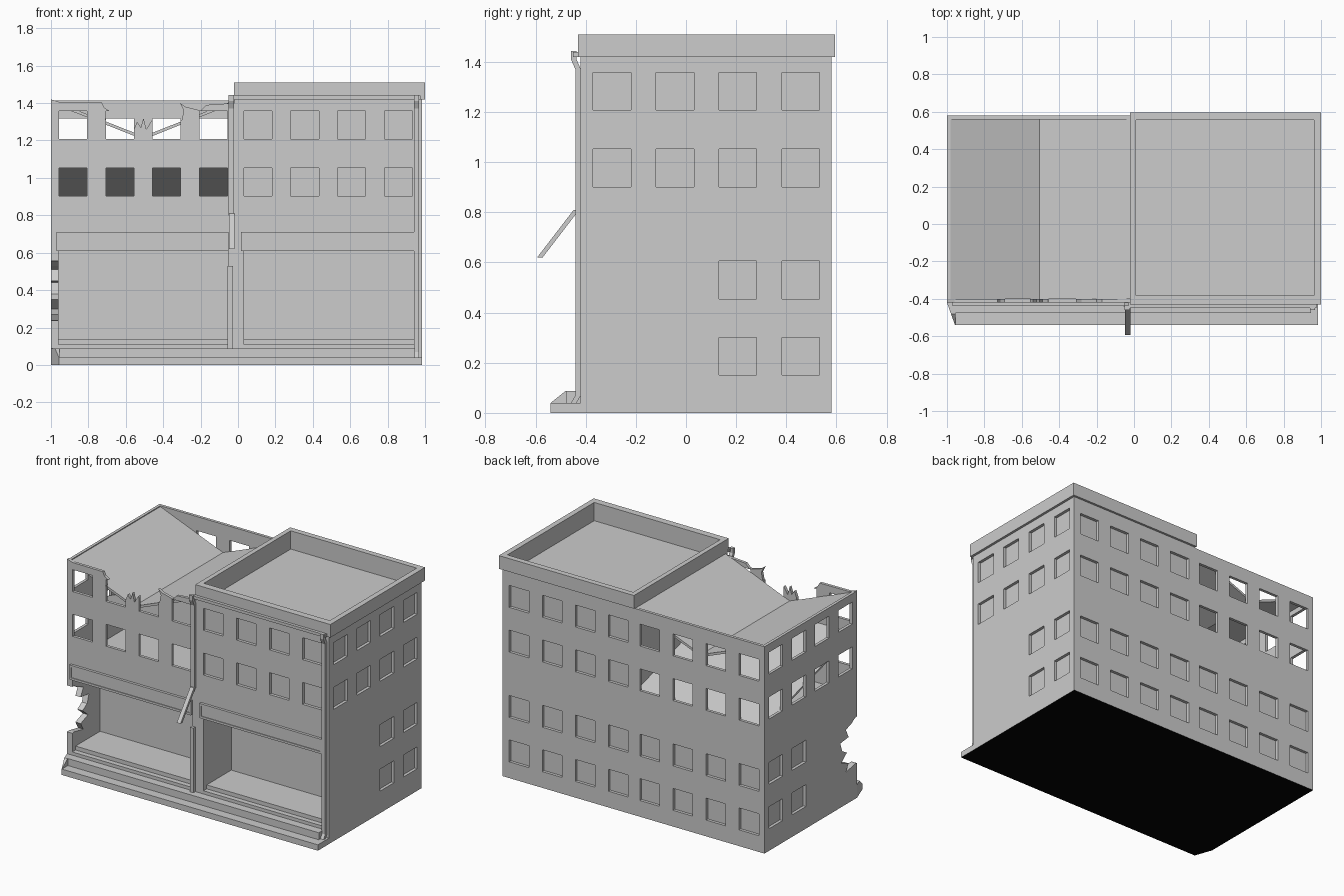
import bpy
import bmesh

old = bpy.data.objects.get("Cube")
if old:
    bpy.data.objects.remove(old, do_unlink=True)


def make_material(name, value):
    mat = bpy.data.materials.new(name)
    mat.use_nodes = True
    colour = (value, value, value, 1)
    mat.diffuse_color = colour
    mat.node_tree.nodes["Principled BSDF"].inputs["Base Color"].default_value = colour
    return mat


grey = make_material("plain_grey", 0.604)
black = make_material("underside_black", 0.001)


def add_prism(bm, pts, axis, lo, hi):
    """Extrude a 2D outline along an axis (remaining axes in x, y, z order)."""
    def place(p, d):
        c = list(p)
        c.insert("xyz".index(axis), d)
        return c
    a = [bm.verts.new(place(p, lo)) for p in pts]
    b = [bm.verts.new(place(p, hi)) for p in pts]
    bm.faces.new(a)
    bm.faces.new(b[::-1])
    n = len(pts)
    for i in range(n):
        j = (i + 1) % n
        bm.faces.new((a[j], a[i], b[i], b[j]))


def add_box(bm, x, y, z):
    add_prism(bm, [(x[0], y[0]), (x[1], y[0]), (x[1], y[1]), (x[0], y[1])], "z", *z)


def finish(name, bm):
    bmesh.ops.recalc_face_normals(bm, faces=bm.faces)
    mesh = bpy.data.meshes.new(name)
    bm.to_mesh(mesh)
    bm.free()
    mesh.materials.append(grey)
    ob = bpy.data.objects.new(name, mesh)
    bpy.context.scene.collection.objects.link(ob)
    return ob


def box(name, x, y, z):
    bm = bmesh.new()
    add_box(bm, x, y, z)
    return finish(name, bm)


def prism(name, pts, axis, lo, hi):
    bm = bmesh.new()
    add_prism(bm, pts, axis, lo, hi)
    return finish(name, bm)


def cut(ob, boxes=(), prisms=()):
    """Subtract boxes and prisms, then bake the result."""
    bm = bmesh.new()
    for b in boxes:
        add_box(bm, *b)
    for p in prisms:
        add_prism(bm, *p)
    cutter = finish("cutter", bm)
    cutter.hide_render = True
    mod = ob.modifiers.new("openings", "BOOLEAN")
    mod.operation = "DIFFERENCE"
    mod.solver = "EXACT"
    mod.object = cutter
    graph = bpy.context.evaluated_depsgraph_get()
    mesh = bpy.data.meshes.new_from_object(ob.evaluated_get(graph))
    ob.modifiers.clear()
    ob.data = mesh
    bpy.data.objects.remove(cutter, do_unlink=True)


# Layout
FRONT, BACK, MID, EAST = -0.42, 0.58, -0.02, 0.983
FLOOR, DEPTH, HALF = 0.72, 0.02, 0.075
left_x = [-0.882 + 0.25 * i for i in range(4)]
right_x = [0.107 + 0.25 * i for i in range(4)]
side_y = [-0.295 + 0.251 * i for i in range(4)]
low_rows, high_rows = [0.226, 0.53], [0.977, 1.283]
back_low, back_high = ([z - 0.04 for z in rows] for rows in (low_rows, high_rows))


def around(c):
    return (c - HALF, c + HALF)


def windows_y(xs, rows, y):
    return [(around(x), y, around(z)) for x in xs for z in rows]


def windows_x(ys, rows, x):
    return [(x, around(y), around(z)) for y in ys for z in rows]


front_cut = (FRONT - 0.1, FRONT + DEPTH)
back_cut = (BACK - DEPTH, BACK + 0.1)
roof_well = ((0.01, 0.963), (-0.383, 0.556), (1.385, 1.6))

# Intact half: solid block with shopfront, blind windows and sunken roof
right_block = box("right_block", (MID, EAST), (FRONT, BACK), (0, 1.425))
cut(right_block,
    [((0.033, 0.94), (-0.6, -0.12), (0.11, 0.61)), roof_well]
    + windows_y(right_x, high_rows, front_cut)
    + windows_y(right_x, back_low + back_high, back_cut)
    + windows_x(side_y, high_rows, (EAST - DEPTH, 1.2))
    + windows_x(side_y[2:], low_rows, (EAST - DEPTH, 1.2)))
parapet = box("parapet", (-0.022, 1.0), (-0.43, 0.595), (1.42, 1.51))
cut(parapet, [roof_well])

# Ruined half: lower storeys with shopfront and a crumbled corner
hole = [(-0.7, 0.56), (-0.40, 0.555), (-0.36, 0.53), (-0.30, 0.51), (-0.33, 0.45),
        (-0.24, 0.44), (-0.26, 0.38), (-0.31, 0.35), (-0.25, 0.30), (-0.33, 0.27),
        (-0.30, 0.22), (-0.40, 0.24), (-0.7, 0.2)]
left_base = box("left_base", (-1, MID), (FRONT, BACK), (0, FLOOR))
cut(left_base,
    [((-0.96, -0.05), (-0.6, -0.12), (0.11, 0.61))]
    + windows_y(left_x, back_low, back_cut)
    + windows_x(side_y[2:], low_rows, (-1.2, -1 + DEPTH)))
cut(left_base, prisms=[(hole, "x", -1.1, -0.94)])

# Raised shop floors
for name, x in (("left_shop_floor", (-0.96, -0.05)), ("right_shop_floor", (0.033, 0.94))):
    box(name, x, (-0.385, -0.12), (0.1, 0.137))

# Ruined half: thin upper walls with open windows
ragged = [(-1, FLOOR), (-1, 1.42), (-0.96, 1.407), (-0.73, 1.405), (-0.715, 1.375),
          (-0.69, 1.36), (-0.71, 1.31), (-0.62, 1.30), (-0.56, 1.25), (-0.54, 1.30),
          (-0.52, 1.27), (-0.505, 1.32), (-0.49, 1.26), (-0.46, 1.31), (-0.44, 1.25),
          (-0.38, 1.29), (-0.30, 1.31), (-0.29, 1.36), (-0.31, 1.40), (-0.28, 1.38),
          (-0.2, 1.36), (-0.17, 1.39), (MID, 1.40), (MID, FLOOR)]
front_wall = prism("broken_front_wall", ragged, "y", FRONT, FRONT + DEPTH)
cut(front_wall, windows_y(left_x, high_rows, (-0.6, -0.3)))
back_wall = box("upper_back_wall", (-1, MID), (BACK - DEPTH, BACK), (FLOOR, 1.415))
cut(back_wall, windows_y(left_x, back_high, (0.5, 0.7)))
side_wall = box("upper_left_wall", (-1, -1 + DEPTH), (FRONT + DEPTH, BACK - DEPTH), (FLOOR, 1.415))
cut(side_wall, windows_x(side_y, high_rows, (-1.2, -0.9)))

# Collapsed roof slabs and the fallen floor beneath
for name, x in (("roof_slab_left", -0.995), ("roof_slab_right", MID)):
    slab = [(x, 1.415), (-0.505, 1.222), (-0.505, 1.205), (x, 1.398)]
    prism(name, slab, "y", FRONT + DEPTH, BACK - DEPTH)
prism("fallen_floor", [(-0.40, 1.13), (0.56, 0.85), (0.56, 0.835), (-0.40, 1.115)],
      "x", -0.98, MID)

# Front steps with a splayed end
prism("lower_step", [(-1, FRONT), (-0.957, -0.54), (EAST, -0.54), (EAST, FRONT)], "z", 0, 0.04)
box("upper_step", (-0.96, 0.945), (-0.476, FRONT), (0.04, 0.088))
cheek = prism("step_cheek", [(FRONT, 0), (-0.54, 0), (-0.54, 0.04), (-0.48, 0.088), (FRONT, 0.088)],
              "x", -1, -0.955)
cut(cheek, prisms=[([(-1.1, -0.42), (-1, -0.42), (-0.95, -0.56), (-1.1, -0.56)], "z", -0.1, 0.2)])

# Sign boards with a framed face
for name, x in (("left_sign_board", (-0.97, -0.05)), ("right_sign_board", (0.015, 0.94))):
    board = box(name, x, (-0.438, FRONT), (0.61, 0.71))
    cut(board, [((x[0] + 0.012, x[1] - 0.012), (-0.5, -0.433), (0.625, 0.695))])

# Gutter and downpipes
box("gutter", (-0.03, 0.975), (-0.45, FRONT), (1.42, 1.44))


def pipe(name, x, path, w=0.011):
    outline = [(y - w, z) for y, z in path] + [(y + w, z) for y, z in reversed(path)]
    prism(name, outline, "x", x - 0.014, x + 0.014)


top = [(-0.448, 1.443), (-0.448, 1.41), (-0.43, 1.37)]
foot = [(-0.43, 0.07), (-0.448, 0.04), (-0.448, 0.005)]
pipe("right_downpipe", 0.955, top + foot)
pipe("upper_downpipe", -0.036, top + [(-0.43, 0.8)])
pipe("hanging_downpipe", -0.034, [(-0.437, 0.81), (-0.583, 0.62)])
pipe("lower_downpipe", -0.042, [(-0.43, 0.53)] + foot)

# Black underside on everything resting on the ground
for ob in (right_block, left_base, cheek, bpy.data.objects["lower_step"]):
    ob.data.materials.append(black)
    for face in ob.data.polygons:
        if face.center.z < 0.001 and face.normal.z < -0.9:
            face.material_index = len(ob.data.materials) - 1
